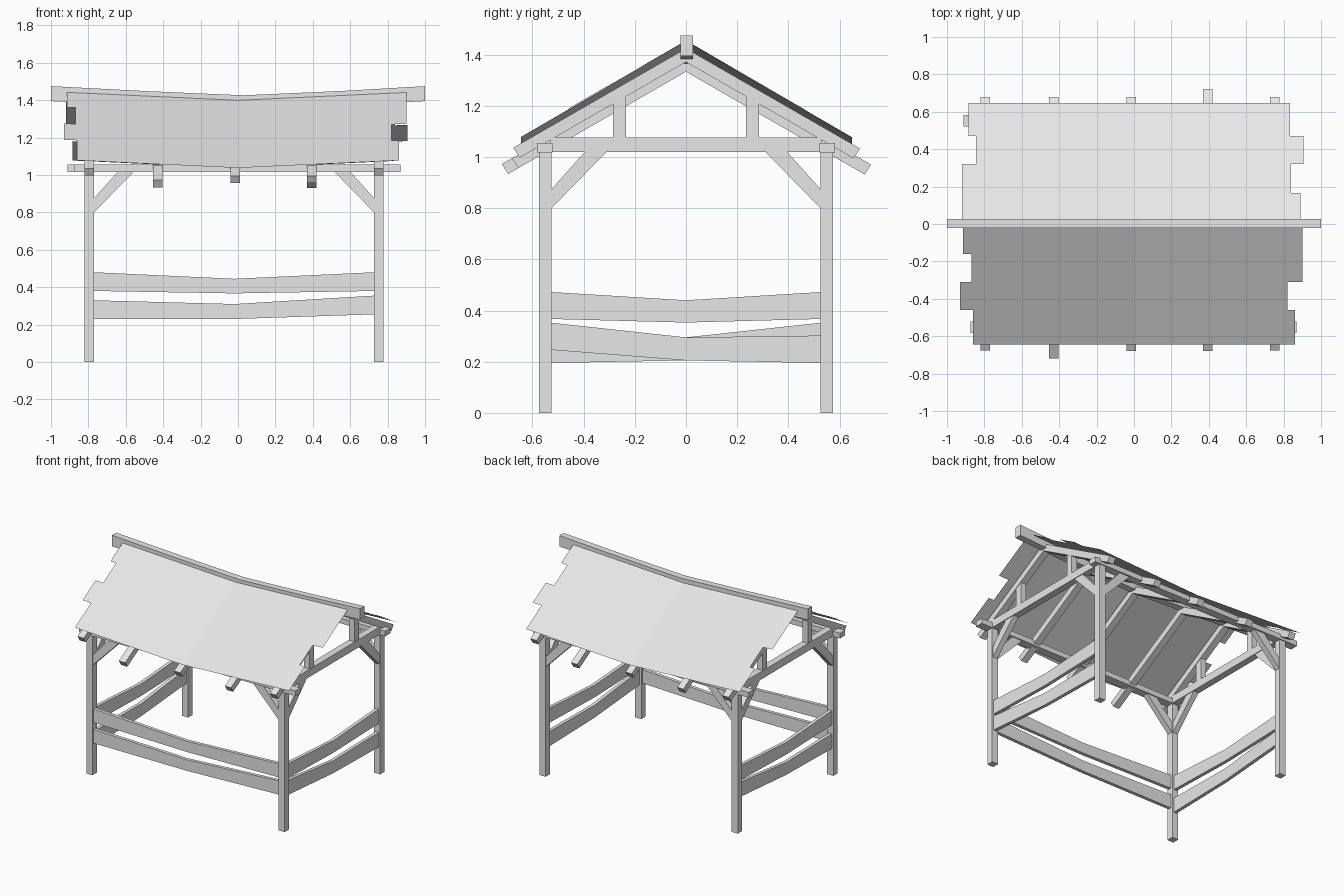
import bpy, bmesh

cube = bpy.data.objects.get("Cube")
if cube:
    bpy.data.objects.remove(cube, do_unlink=True)

grey = bpy.data.materials.new("plain_grey")
grey.use_nodes = True
grey.diffuse_color = (0.8, 0.8, 0.8, 1)
grey.node_tree.nodes["Principled BSDF"].inputs["Base Color"].default_value = (0.8, 0.8, 0.8, 1)


def finish(name, bm):
    mesh = bpy.data.meshes.new(name)
    bm.to_mesh(mesh)
    bm.free()
    mesh.materials.append(grey)
    bpy.context.collection.objects.link(bpy.data.objects.new(name, mesh))


def prism(name, axis, profile, low, high):
    """Extrude a (horizontal, z) profile along the x or y axis."""
    bm = bmesh.new()

    def ring(d):
        return [bm.verts.new((d, u, z) if axis == "x" else (u, d, z)) for u, z in profile]
    a, b = ring(low), ring(high)
    bm.faces.new(a)
    bm.faces.new(b)
    for i in range(len(a)):
        j = (i + 1) % len(a)
        bm.faces.new((a[i], a[j], b[j], b[i]))
    bmesh.ops.recalc_face_normals(bm, faces=bm.faces)
    finish(name, bm)


def box(name, x, y, z):
    prism(name, "x", [(y[0], z[0]), (y[1], z[0]), (y[1], z[1]), (y[0], z[1])], *x)


def band(name, axis, stations, low, high):
    """Bent board given by (position, top, bottom) stations."""
    top = [(u, t) for u, t, b in stations]
    bottom = [(u, b) for u, t, b in reversed(stations)]
    prism(name, axis, top + bottom, low, high)


POST_X = {"right": -0.795, "left": 0.753}
POST_Y = {"front": -0.55, "back": 0.55}
HALF = 0.025
SLOPE = 0.575

# Corner posts with a brace towards each neighbouring beam
for sx, px in POST_X.items():
    for sy, py in POST_Y.items():
        tag = f"{sy}_{sx}"
        box(f"post_{tag}", (px - HALF, px + HALF), (py - HALF, py + HALF), (0, 1.02))
        for axis, c, across in (("y", px, py), ("x", py, px)):
            inward = -1 if c > 0 else 1
            face = c + inward * HALF
            brace = [(face, 0.80), (face, 0.875),
                     (face + inward * 0.13, 1.02), (face + inward * 0.215, 1.02)]
            prism(f"brace_{axis}_{tag}", axis, brace, across - 0.02, across + 0.02)

# Long wall plates
box("front_wall_plate", (-0.875, 0.87), (-0.582, -0.522), (1.017, 1.055))
box("back_wall_plate", (-0.912, 0.82), (0.522, 0.582), (1.017, 1.055))

# Tie beams and short gable struts
for sx, px in POST_X.items():
    box(f"tie_beam_{sx}", (px - HALF, px + HALF), (-0.53, 0.53), (1.02, 1.076))
    for sy, s in (("front", -1), ("back", 1)):
        strut = [(s * 0.235, 1.07), (s * 0.285, 1.07), (s * 0.285, 1.22), (s * 0.235, 1.25)]
        prism(f"gable_strut_{sy}_{sx}", "x", strut, px - 0.022, px + 0.022)

# Rafters: x, apex height, front reach, back reach
rafters = [(-0.795, 1.424, 0.675, 0.68), (-0.43, 1.386, 0.72, 0.68),
           (-0.014, 1.386, 0.68, 0.68), (0.395, 1.386, 0.68, 0.723),
           (0.753, 1.424, 0.675, 0.68)]
for i, (x, apex, front, back) in enumerate(rafters):
    for side, s, reach in (("front", -1, front), ("back", 1, back)):
        foot = reach - 0.025
        profile = [(0, apex), (s * reach, apex - SLOPE * reach),
                   (s * foot, apex - 0.053 - SLOPE * foot), (0, apex - 0.053)]
        prism(f"rafter_{side}_{i + 1}", "x", profile, x - HALF, x + HALF)

# Sagging ridge beam
band("ridge_beam", "y", [(-1, 1.475, 1.395), (-0.48, 1.448, 1.37), (0.03, 1.426, 1.35),
                         (0.57, 1.45, 1.372), (1, 1.475, 1.395)], -0.022, 0.027)

# Roof sheets with ragged gable edges: row start, row end, x min, x max
roof_rows = {
    "front": (-1, [(0, 0.16, -0.915, 0.90), (0.16, 0.31, -0.87, 0.90),
                   (0.31, 0.46, -0.93, 0.82), (0.46, 0.645, -0.862, 0.862)]),
    "back": (1, [(0, 0.165, -0.92, 0.89), (0.165, 0.32, -0.92, 0.84),
                 (0.32, 0.47, -0.845, 0.905), (0.47, 0.648, -0.885, 0.835)]),
}


def roof_z(x, d):
    return 1.412 + 0.042 * abs(x) / 0.9 - 0.58 * d


for side, (s, rows) in roof_rows.items():
    bm = bmesh.new()
    for d0, d1, x0, x1 in rows:
        xs = [x0, -0.45, 0, 0.45, x1]
        for a, b in zip(xs, xs[1:]):
            corners = [(a, d0), (b, d0), (b, d1), (a, d1)]
            if s < 0:
                corners.reverse()
            bm.faces.new([bm.verts.new((x, s * d, roof_z(x, d))) for x, d in corners])
    bmesh.ops.remove_doubles(bm, verts=bm.verts, dist=0.0005)
    finish(f"roof_sheet_{side}", bm)

# Bowed rails on the front and both ends; the back stays open
band("front_upper_rail", "y", [(-0.77, 0.48, 0.38), (-0.02, 0.445, 0.367),
                               (0.728, 0.48, 0.38)], -0.565, -0.54)
band("front_lower_rail", "y", [(-0.77, 0.33, 0.23), (-0.02, 0.31, 0.23),
                               (0.728, 0.355, 0.255)], -0.565, -0.54)
for sx, px in POST_X.items():
    s = 1 if px > 0 else -1
    span = (px - 0.0125, px + 0.0125)
    band(f"{sx}_upper_rail", "x", [(-0.525, 0.472, 0.367), (0, 0.44, 0.353),
                                   (0.525, 0.472, 0.367)], *span)
    stations = [(-s * 0.525, 0.352, 0.246), (0, 0.295, 0.205), (s * 0.525, 0.302, 0.195)]
    band(f"{sx}_lower_rail", "x", stations, *span)
